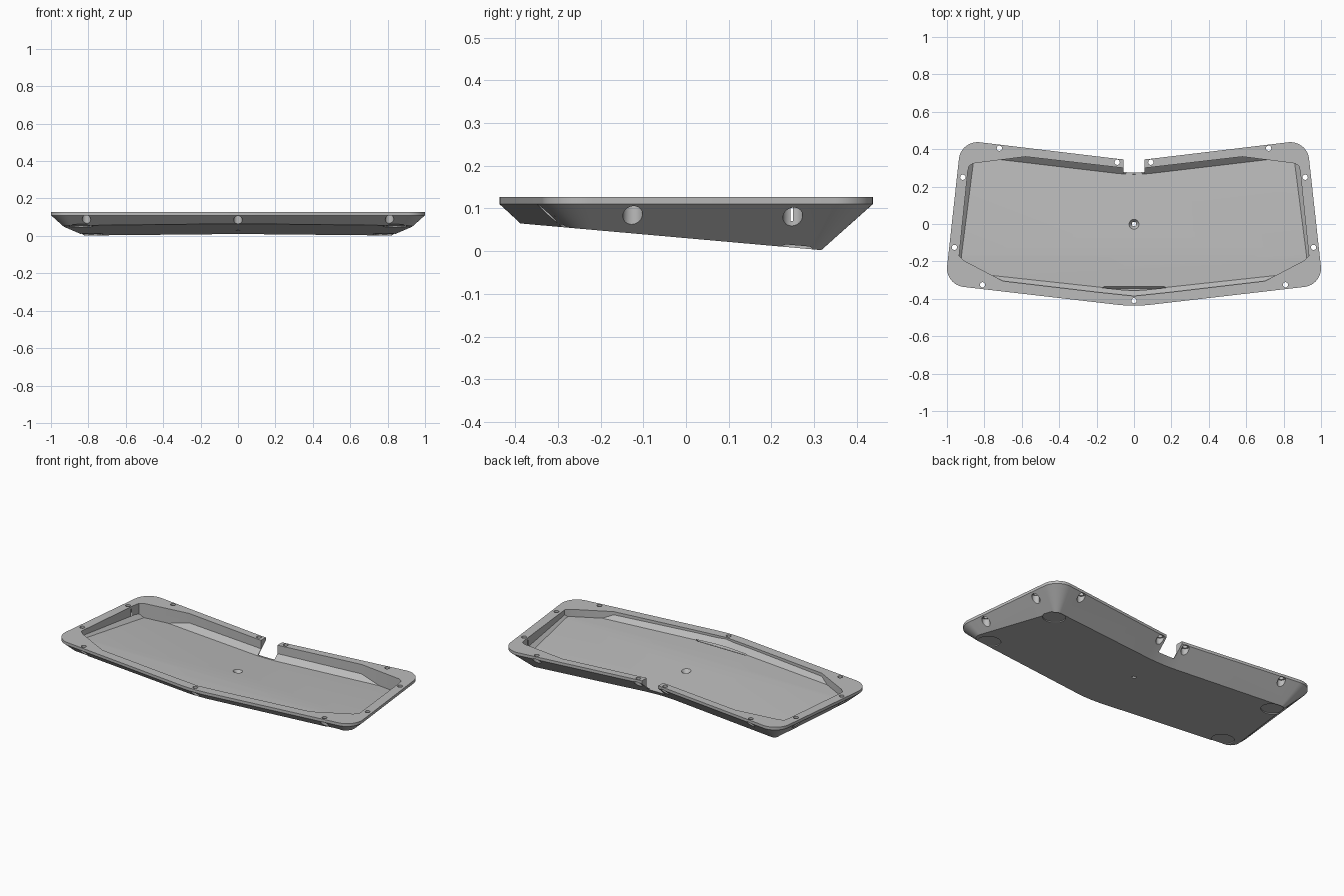
import bpy, bmesh, math
from mathutils import Vector, Matrix

cube = bpy.data.objects.get("Cube")
if cube:
    bpy.data.objects.remove(cube, do_unlink=True)

grey = bpy.data.materials.new("plain grey")
grey.use_nodes = True
grey.diffuse_color = (0.5, 0.5, 0.5, 1)
grey.node_tree.nodes["Principled BSDF"].inputs["Base Color"].default_value = (0.5, 0.5, 0.5, 1)

RIM_TOP, RIM_LOW = 0.127, 0.11
TILT = -0.0887                      # slope of the underside along y


def under_z(y):
    return 0.0304 + TILT * y


def mirrored(half):
    """Close a right-hand half outline, front to back, across x = 0."""
    return half + [(-x, y) for x, y in reversed(half) if x > 0]


# Sharp corners of the tray with the rounding radius of each
CORNERS = mirrored([(0, -0.442), (1.01, -0.325), (0.925, 0.449), (0, 0.338)])
RADII = [0.8, 0.1, 0.1, 0.8, 0.1, 0.1]


def outline(inset, steps=12):
    """Tray outline moved inwards by inset, with rounded corners."""
    pts = [Vector(p) for p in CORNERS]
    n, loop = len(pts), []
    for i, p in enumerate(pts):
        a = (p - pts[i - 1]).normalized()
        b = (pts[(i + 1) % n] - p).normalized()
        turn = a.cross(b)
        na, nb = Vector((-a.y, a.x)), Vector((-b.y, b.x))
        mid = (na + nb) / (1 + na.dot(nb))
        side = 1 if turn > 0 else -1
        r = max(RADII[i] - side * inset, 0.012)
        centre = p + mid * (inset + side * r)
        for k in range(steps + 1):
            d = (-side * na).slerp(-side * nb, k / steps)
            loop.append(tuple(centre + d * r))
    return loop


def new_object(name, bm):
    bmesh.ops.recalc_face_normals(bm, faces=bm.faces)
    mesh = bpy.data.meshes.new(name)
    bm.to_mesh(mesh)
    bm.free()
    mesh.materials.append(grey)
    ob = bpy.data.objects.new(name, mesh)
    bpy.context.collection.objects.link(ob)
    return ob


def loft(layers):
    """Solid through matching outlines given as (points, height)."""
    bm = bmesh.new()
    rings = [[bm.verts.new((x, y, z)) for x, y in pts] for pts, z in layers]
    for lo, hi in zip(rings, rings[1:]):
        for i in range(len(lo)):
            bm.faces.new((lo[i - 1], lo[i], hi[i], hi[i - 1]))
    bm.faces.new(rings[0])
    bm.faces.new(rings[-1])
    return bm


def cylinder(name, x, y, z0, z1, r0, r1=None, tilt=0, sides=32):
    bm = bmesh.new()
    bmesh.ops.create_cone(bm, cap_ends=True, segments=sides, radius1=r0,
                          radius2=r1 or r0, depth=z1 - z0)
    place = Matrix.Translation((x, y, (z0 + z1) / 2)) @ Matrix.Rotation(tilt, 4, 'X')
    bm.transform(place)
    return new_object(name, bm)


def combine(target, cutter, operation):
    cutter.hide_render = True
    mod = target.modifiers.new("cut", 'BOOLEAN')
    mod.operation, mod.solver, mod.object = operation, 'EXACT', cutter
    bpy.context.view_layer.objects.active = target
    bpy.ops.object.modifier_apply(modifier=mod.name)
    bpy.data.objects.remove(cutter, do_unlink=True)


# Outer shell: upright rim, 45 degree walls, tilted underside
bm = loft([(outline(0.14), RIM_LOW - 0.13), (outline(0), RIM_LOW), (outline(0), RIM_TOP)])
bmesh.ops.bisect_plane(bm, geom=bm.verts[:] + bm.edges[:] + bm.faces[:],
                       plane_co=(0, 0, under_z(0)), plane_no=(0, -TILT, 1), clear_inner=True)
bmesh.ops.holes_fill(bm, edges=[e for e in bm.edges if e.is_boundary], sides=0)
tray = new_object("tray", bm)

# Cavity: straight opening, limited by the floor and by sloping inner walls
opening = mirrored([(0, -0.385), (0.19, -0.365), (0.7, -0.305), (0.91, -0.195), (0.935, -0.17),
                    (0.889, 0.28), (0.882, 0.31), (0.86, 0.324), (0.58, 0.36), (0, 0.293)])
cavity = new_object("cavity", loft([(opening, 0), (opening, 0.2)]))

bm = loft([([(-0.5, 0.083), (-0.16, 0.083), (0.5, 0.025), (0.5, 0.3), (-0.5, 0.3)], x) for x in (-1.2, 1.2)])
for v in bm.verts:
    v.co = v.co.zxy
combine(cavity, new_object("floor_limit", bm), 'INTERSECT')

bm = loft([(outline(0.105), -0.03), (outline(-0.035), 0.11)])
for v in bm.verts:
    v.co.z += 0.067 - 0.07 * v.co.y
combine(cavity, new_object("wall_limit", bm), 'INTERSECT')
combine(tray, cavity, 'DIFFERENCE')

# Cable notch in the back wall
notch = [(-0.055, 0.25), (0.055, 0.25), (0.055, 0.5), (-0.055, 0.5)]
combine(tray, new_object("cable_notch", loft([(notch, 0.047), (notch, 0.2)])), 'DIFFERENCE')

# Shallow pocket in the floor by the front wall
low = [(-0.185, -0.358), (0.185, -0.358), (0.15, -0.345), (-0.15, -0.345)]
high = [(-0.2, -0.366), (0.2, -0.366), (0.16, -0.331), (-0.16, -0.331)]
combine(tray, new_object("front_pocket", loft([(low, 0.07), (high, 0.085)])), 'DIFFERENCE')

# Screw holes through the rim, with wide pockets from below
half = [(0, -0.41), (0.81, -0.325), (0.96, -0.125), (0.915, 0.25), (0.72, 0.405), (0.09, 0.33)]
for x, y in mirrored(half):
    combine(tray, cylinder("screw_pocket", x, y, -0.1, RIM_LOW + 0.002, 0.023), 'DIFFERENCE')
    combine(tray, cylinder("screw_hole", x, y, 0.08, 0.2, 0.014), 'DIFFERENCE')

# Round foot recesses in the underside
for x, y in mirrored([(0.84, -0.24), (0.785, 0.25)]):
    z = under_z(y)
    combine(tray, cylinder("foot_recess", x, y, z - 0.006, z + 0.006, 0.064,
                           tilt=math.atan(TILT)), 'DIFFERENCE')

# Countersunk hole in the middle of the floor
combine(tray, cylinder("countersink", 0, 0, 0.05, 0.075, 0.012, 0.031), 'DIFFERENCE')
combine(tray, cylinder("centre_hole", 0, 0, -0.1, 0.2, 0.012), 'DIFFERENCE')

bpy.ops.object.select_all(action='DESELECT')
tray.select_set(True)
bpy.context.view_layer.objects.active = tray
bpy.ops.object.shade_smooth_by_angle(angle=math.radians(25))
